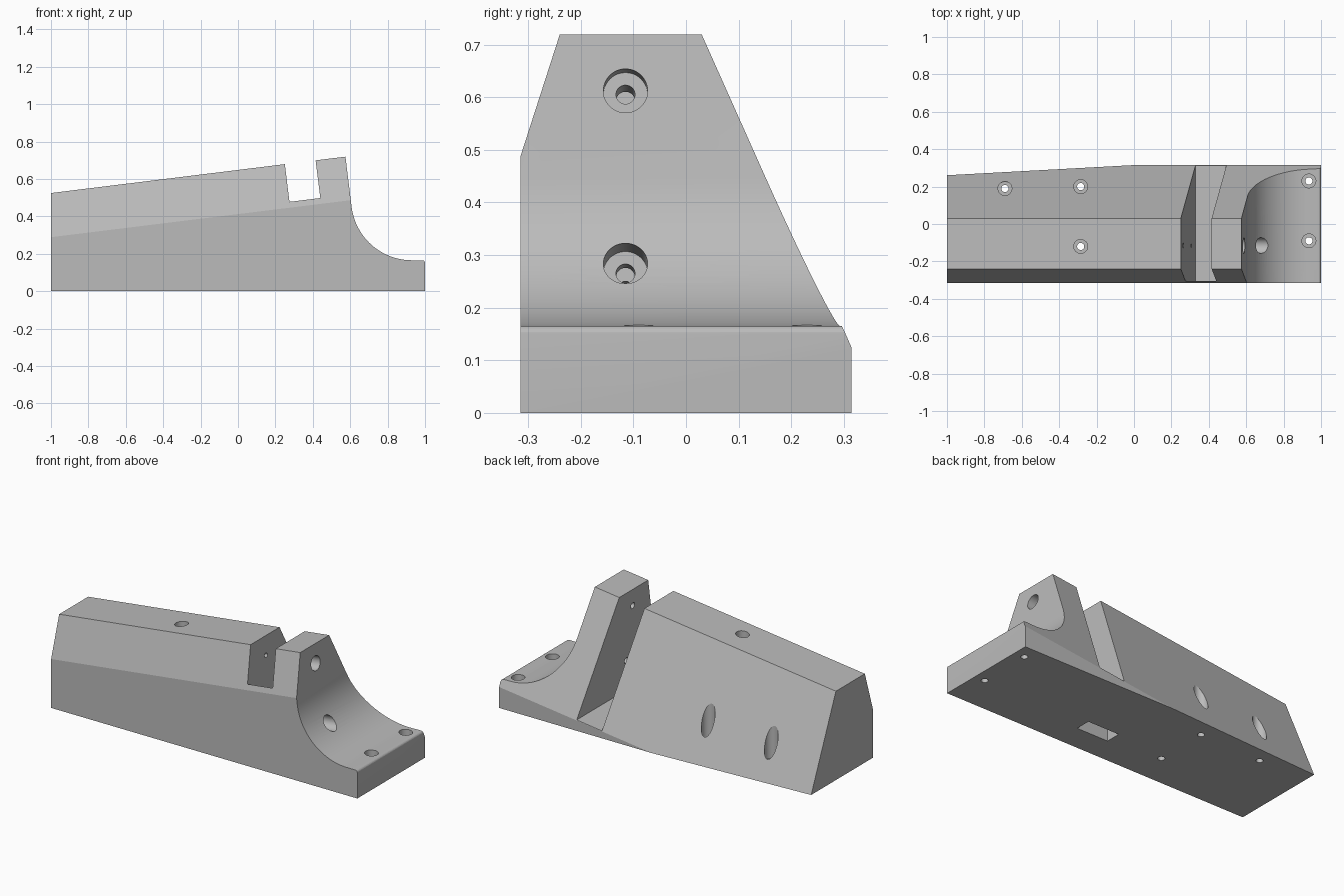
import bpy, bmesh, math
from mathutils import Matrix, Vector

TILT = 0.1235          # rise of the block per unit of x

cube = bpy.data.objects.get("Cube")
if cube:
    bpy.data.objects.remove(cube, do_unlink=True)

grey = bpy.data.materials.new("plain grey")
grey.use_nodes = True
grey.diffuse_color = (0.5, 0.5, 0.5, 1)
grey.node_tree.nodes["Principled BSDF"].inputs["Base Color"].default_value = (0.5, 0.5, 0.5, 1)


def make_object(name, bm):
    bmesh.ops.recalc_face_normals(bm, faces=bm.faces)
    mesh = bpy.data.meshes.new(name)
    bm.to_mesh(mesh)
    bm.free()
    mesh.materials.append(grey)
    obj = bpy.data.objects.new(name, mesh)
    bpy.context.collection.objects.link(obj)
    return obj


def extrude(points, move):
    """Closed solid from a planar outline swept along a vector."""
    bm = bmesh.new()
    face = bm.faces.new([bm.verts.new(p) for p in points])
    swept = bmesh.ops.extrude_face_region(bm, geom=[face], use_keep_orig=True)
    verts = [g for g in swept["geom"] if isinstance(g, bmesh.types.BMVert)]
    bmesh.ops.translate(bm, verts=verts, vec=move)
    return bm


def side_cutter(name, outline, y0, y1):
    return make_object(name, extrude([(x, y0, z) for x, z in outline], (0, y1 - y0, 0)))


def rod(name, start, end, radius):
    a, b = Vector(start), Vector(end)
    axis = b - a
    turn = axis.to_track_quat('Z', 'Y').to_matrix().to_4x4()
    bm = bmesh.new()
    bmesh.ops.create_cone(bm, cap_ends=True, segments=48, radius1=radius, radius2=radius,
                          depth=axis.length, matrix=Matrix.Translation((a + b) / 2) @ turn)
    return make_object(name, bm)


# Main block: tilted section trimmed flat underneath
section = [(-0.315, -0.3), (-0.315, 0.412), (-0.24, 0.648),
           (0.03, 0.648), (0.315, 0), (0.315, -0.3)]
bm = extrude([(-1, y, z - TILT) for y, z in section], (2, 0, 2 * TILT))
bmesh.ops.bisect_plane(bm, geom=bm.verts[:] + bm.edges[:] + bm.faces[:],
                       plane_co=(0, 0, 0), plane_no=(0, 0, 1), clear_inner=True)
bmesh.ops.holes_fill(bm, edges=[e for e in bm.edges if e.is_boundary])
block = make_object("clamp_block", bm)
cutters = []

# Concave end with a mounting lug
arc = []
for i in range(25):
    a = math.radians(187 + 83 * i / 24)
    arc.append((0.93 + 0.325 * math.cos(a), 0.49 + 0.325 * math.sin(a)))
lip = [(0.985 + 0.015 * math.sin(math.radians(t)), 0.15 + 0.015 * math.cos(math.radians(t)))
       for t in range(0, 91, 15)]
outline = [(0.54, 1.0)] + arc + lip + [(1.2, 0.15), (1.2, 1.0)]
cutters.append(side_cutter("end_hollow_cutter", outline, -0.6, 0.6))

# Clamp slot, open at the top and back behind a thin front skin
cutters.append(side_cutter("slot_cutter",
               [(0.329, 0.043), (0.494, 0.064), (0.39, 0.9), (0.223, 0.9)], -0.305, 0.6))

# Rectangular nut pocket in the base
cutters.append(side_cutter("nut_pocket_cutter",
               [(0.045, -0.1), (0.25, -0.1), (0.25, 0.28), (0.045, 0.28)], -0.16, -0.07))

# Tilted clamp screw holes: wide head, clearance and thread
for label, z in (("upper", 0.605), ("lower", 0.265)):
    def on_axis(x):
        return (x, -0.115, z + TILT * (x - 0.53))
    for part, x0, x1, r in (("head", 0.53, 1.1, 0.042),
                            ("clearance", 0.39, 0.6, 0.018),
                            ("thread", 0.12, 0.4, 0.013)):
        cutters.append(rod(f"{label}_{part}_cutter", on_axis(x0), on_axis(x1), r))

# Vertical mounting holes with counterbores
for x, y in ((-0.69, 0.19), (-0.285, 0.2), (-0.285, -0.12), (0.935, 0.23), (0.935, -0.09)):
    cutters.append(rod("mount_head_cutter", (x, y, 0.09), (x, y, 1), 0.037))
    cutters.append(rod("mount_shaft_cutter", (x, y, -0.1), (x, y, 0.5), 0.019))

# Carve the block, then drop the cutters
bpy.ops.object.select_all(action='DESELECT')
bpy.context.view_layer.objects.active = block
block.select_set(True)
for cutter in cutters:
    cutter.hide_render = True
    mod = block.modifiers.new("cut", 'BOOLEAN')
    mod.operation = 'DIFFERENCE'
    mod.solver = 'EXACT'
    mod.object = cutter
    bpy.ops.object.modifier_apply(modifier=mod.name)
    bpy.data.objects.remove(cutter, do_unlink=True)

bpy.ops.object.shade_smooth_by_angle(angle=math.radians(12))
